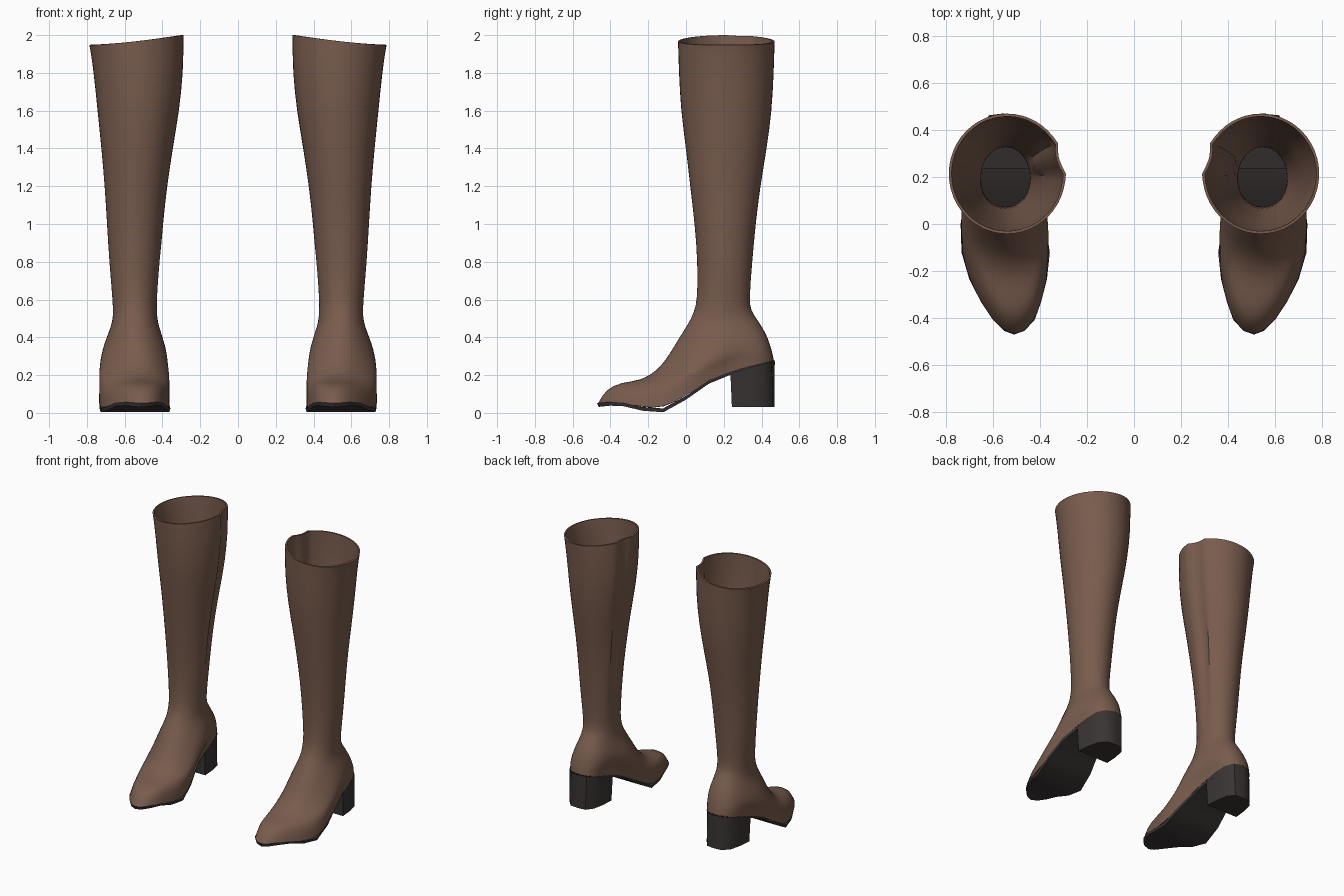
import bpy
import bmesh
import math

if "Cube" in bpy.data.objects:
    bpy.data.objects.remove(bpy.data.objects["Cube"], do_unlink=True)

HALF = 12          # steps from toe to heel along one side
N = HALF * 2


def material(name, rgb):
    m = bpy.data.materials.new(name)
    m.use_nodes = True
    m.diffuse_color = (*rgb, 1)
    bsdf = m.node_tree.nodes["Principled BSDF"]
    bsdf.inputs["Base Color"].default_value = (*rgb, 1)
    bsdf.inputs["Roughness"].default_value = 0.6
    return m


leather = material("brown leather", (0.19, 0.107, 0.075))
rubber = material("dark rubber", (0.042, 0.034, 0.034))

# Footprint: inner and outer x at equal angle steps from toe to heel
INNER = [.51, .465, .422, .395, .37, .358, .375, .41, .428, .435, .452, .49, .555]
OUTER = [.51, .553, .60, .65, .70, .733, .737, .72, .695, .685, .665, .62, .555]

# Shaft rings: z, inner x, outer x, front y, back y
SHAFT = [
    (1.97, .288, .79, -.045, .472),
    (1.93, .288, .785, -.044, .471),
    (1.80, .29, .766, -.04, .467),
    (1.60, .31, .746, -.03, .457),
    (1.40, .345, .725, -.002, .43),
    (1.20, .375, .707, .02, .395),
    (1.00, .397, .695, .045, .37),
    (.80, .412, .683, .06, .352),
    (.60, .43, .665, .06, .336),
]

# Foot rings: front y, front z, back y, back z, inner x, outer x, footprint share, arch share
FOOT = [
    (.04, .53, .345, .54, .428, .663, 0, 0),
    (.01, .47, .375, .50, .425, .665, 0, 0),
    (-.04, .40, .405, .455, .41, .68, .1, .05),
    (-.09, .32, .43, .41, .39, .70, .3, .1),
    (-.15, .255, .445, .37, .38, .715, .5, .25),
    (-.24, .205, .455, .34, .37, .725, .75, .45),
    (-.35, .18, .462, .315, .36, .735, .95, .65),
    (-.43, .13, .467, .295, .36, .735, 1, .85),
    (-.47, .055, .47, .28, .36, .735, 1, 1),
]


def foot_ring(yf, zf, yb, zb, xl, xr, share, arch):
    """Tilted ring running toe, outer side, heel, inner side."""
    pts = []
    for i in range(N):
        j = i if i <= HALF else N - i
        a = math.pi * j / HALF
        t = (1 - math.cos(a)) / 2
        side = 1 if i <= HALF else -1
        y = yf + (yb - yf) * t
        oval = (xl + xr) / 2 + side * (xr - xl) / 2 * math.sin(a)
        plan = (OUTER if side > 0 else INNER)[j]
        x = oval + (plan - oval) * share
        sag = 0.115 * math.exp(-((y + 0.12) / 0.19) ** 2)
        pts.append((x, y, zf + (zb - zf) * t - arch * sag))
    return pts


def shaft_ring(z, xl, xr, yf, yb):
    pts = foot_ring(yf, z, yb, z, xl, xr, 0, 0)
    # Sunken zip gusset on the inner back
    g = N - 7
    x, y, _ = pts[g]
    pts[g] = (x + 0.03 * min(1, max(0, (z - 0.6) / 0.5)), y, z)
    return pts


def slope_rim(pts):
    """The rim rises towards the inner side."""
    return [(x, y, 1.947 + 0.053 * max(0, (0.79 - x) / 0.5) ** 1.4) for x, y, _ in pts]


def bridge(rings):
    """Outward quads between closed rings listed from top to bottom."""
    return [(r * N + i, (r + 1) * N + i, (r + 1) * N + (i + 1) % N, r * N + (i + 1) % N)
            for r in range(rings - 1) for i in range(N)]


def make(name, pts, faces, mat, side, creased=None, soft=False):
    bm = bmesh.new()
    vs = [bm.verts.new((x * side, y, z)) for x, y, z in pts]
    for f in faces:
        bm.faces.new([vs[k] for k in (f if side > 0 else f[::-1])])
    if creased:
        bm.verts.index_update()
        layer = bm.edges.layers.float.new("crease_edge")
        for e in bm.edges:
            if creased(e.verts[0].index, e.verts[1].index):
                e[layer] = 0.9
    me = bpy.data.meshes.new(name)
    bm.to_mesh(me)
    bm.free()
    me.materials.append(mat)
    ob = bpy.data.objects.new(name, me)
    bpy.context.collection.objects.link(ob)
    bpy.ops.object.select_all(action='DESELECT')
    ob.select_set(True)
    bpy.context.view_layer.objects.active = ob
    if soft:
        ob.modifiers.new("smooth_form", 'SUBSURF').levels = 1
        wall = ob.modifiers.new("leather_thickness", 'SOLIDIFY')
        wall.thickness = 0.012
        wall.offset = -1
        bpy.ops.object.convert(target='MESH')
    bpy.ops.object.shade_smooth_by_angle(angle=math.radians(40))
    return ob


def gusset_edge(a, b):
    """Long edges on both sides of the zip gusset, above the ankle."""
    limit = N * (len(SHAFT) - 1)
    return a % N == b % N and a % N in (N - 8, N - 6) and max(a, b) < limit


# Upper: shaft and foot as one skin
rings = [shaft_ring(*r) for r in SHAFT] + [foot_ring(*r) for r in FOOT]
rings[0] = slope_rim(rings[0])
upper = [p for r in rings for p in r]

# Sole: thin band following the arch, closed underneath
edge = rings[-1]
under = [(0.55 + (x - 0.55) * 0.97, y * 0.985, z - 0.02) for x, y, z in edge]
sole_faces = bridge(2)
for i in range(HALF):
    strip = [N + i, N + (N - i) % N, N + N - i - 1, N + i + 1]
    sole_faces.append(tuple(dict.fromkeys(strip)))

# Heel: D-shaped block below the back of the sole
back = range(8, N - 7)
heel_top = [(0.56 + (edge[i][0] - 0.56) * 0.97, edge[i][1], edge[i][2] - 0.008) for i in back]
heel_low = [(0.56 + (x - 0.56) * 0.96, min(y + 0.008, 0.468), 0.03) for x, y, _ in heel_top]
M = len(heel_top)
heel_faces = [(i, M + i, M + (i + 1) % M, (i + 1) % M) for i in range(M)]
heel_faces += [tuple(range(M)), tuple(range(2 * M - 1, M - 1, -1))]

for label, side in (("left", 1), ("right", -1)):
    make(label + "_boot_upper", upper, bridge(len(rings)), leather, side, gusset_edge, True)
    make(label + "_boot_sole", edge + under, sole_faces, rubber, side)
    make(label + "_boot_heel", heel_top + heel_low, heel_faces, rubber, side)
